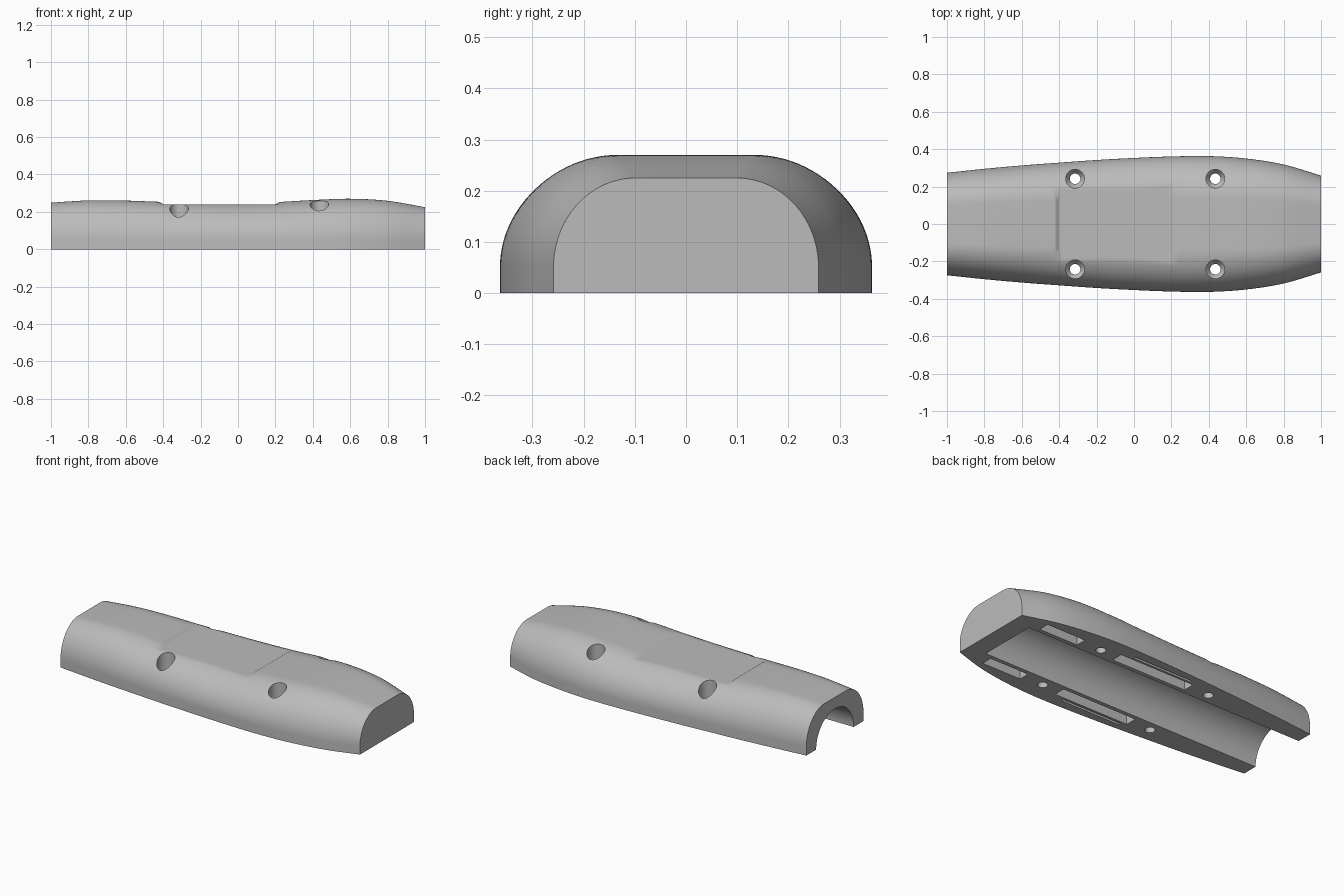
import bpy
import bmesh
from math import sin, cos, pi, radians

cube = bpy.data.objects.get("Cube")
if cube:
    bpy.data.objects.remove(cube, do_unlink=True)

grey = bpy.data.materials.new("light_grey")
grey.use_nodes = True
grey.diffuse_color = (0.5, 0.5, 0.5, 1)
grey.node_tree.nodes["Principled BSDF"].inputs["Base Color"].default_value = (0.5, 0.5, 0.5, 1)

# Half-width and crown height every 0.2 along the length
WIDTHS = [.274, .295, .313, .328, .342, .353, .361, .363, .35, .318, .259]
HEIGHTS = [.249, .261, .260, .253, .249, .248, .252, .263, .27, .259, .225]


def curve_at(values, x):
    """Smooth interpolation through evenly spaced values."""
    t = (x + 1) * 5
    i = min(int(t), len(values) - 2)
    f = t - i
    b, c = values[i], values[i + 1]
    a = values[i - 1] if i else 2 * b - c
    d = values[i + 2] if i + 2 < len(values) else 2 * c - b
    return b + f / 2 * (c - a + f * (2 * a - 5 * b + 4 * c - d + f * (3 * (b - c) + d - a)))


def ramp(x, lo, hi):
    t = max(0, min(1, (x - lo) / (hi - lo)))
    return t * t * (3 - 2 * t)


def cap_height(x):
    """Shallow flat recess across the middle of the crown."""
    inside = ramp(x, -.45, -.4) * (1 - ramp(x, .2, .27))
    return .3 - .06 * inside if inside < 1 else .24


def section(x):
    w, h = curve_at(WIDTHS, x), curve_at(HEIGHTS, x)
    flat, base = w * .38, .05
    half = [(w, 0)]
    for k in range(25):
        a = pi / 2 * k / 24
        half.append((flat + (w - flat) * cos(a), base + (h - base) * sin(a)))
    half += [(flat * .5, h)]
    ring = half + [(-y, z) for y, z in reversed(half)]
    return [(x, y, min(z, cap_height(x))) for y, z in ring]


def new_object(name, bm):
    bmesh.ops.recalc_face_normals(bm, faces=bm.faces)
    mesh = bpy.data.meshes.new(name)
    bm.to_mesh(mesh)
    bm.free()
    mesh.materials.append(grey)
    obj = bpy.data.objects.new(name, mesh)
    bpy.context.collection.objects.link(obj)
    return obj


def loft(name, rings):
    bm = bmesh.new()
    rows = [[bm.verts.new(p) for p in ring] for ring in rings]
    for r, s in zip(rows, rows[1:]):
        for i in range(len(r)):
            j = (i + 1) % len(r)
            bm.faces.new((r[i], r[j], s[j], s[i]))
    bm.faces.new(rows[0])
    bm.faces.new(rows[-1])
    return new_object(name, bm)


def circle(x, y, z, r):
    return [(x + r * cos(2 * pi * k / 32), y + r * sin(2 * pi * k / 32), z) for k in range(32)]


def rectangle(x0, x1, y0, y1, z):
    return [(x0, y0, z), (x1, y0, z), (x1, y1, z), (x0, y1, z)]


# Rounded shell
shell = loft("shell", [section(-1 + k / 50) for k in range(101)])

# Half-round channel, open at one end
R = .18
arch = [(R * cos(pi * k / 48), R * sin(pi * k / 48)) for k in range(49)]
arch = [(R, -.1)] + arch + [(-R, -.1)]
cutters = [loft("channel_cutter", [[(x, y, z) for y, z in arch] for x in (-1.1, .885)])]

for side in (-1, 1):
    # Countersunk screw holes
    for x in (-.315, .435):
        y = side * .242
        steps = [(-.1, .028), (.09, .028), (.12, .05), (.4, .05)]
        cutters.append(loft("screw_hole_cutter", [circle(x, y, z, r) for z, r in steps]))
    # Pockets in the underside
    for x0, x1, y0, y1, depth in ((.57, .83, .205, .27, .08),
                                  (-.18, .32, .205, .275, .1),
                                  (-.15, .25, .29, .305, .08)):
        lo, hi = sorted((side * y0, side * y1))
        cutters.append(loft("pocket_cutter", [rectangle(x0, x1, lo, hi, z) for z in (-.1, depth)]))

bpy.context.view_layer.objects.active = shell
for cutter in cutters:
    mod = shell.modifiers.new("cut", "BOOLEAN")
    mod.operation = "DIFFERENCE"
    mod.solver = "EXACT"
    mod.object = cutter
    cutter.hide_render = True
    bpy.ops.object.modifier_apply(modifier=mod.name)
    bpy.data.objects.remove(cutter, do_unlink=True)

# Smooth surfaces with sharp rims
bpy.ops.object.select_all(action="DESELECT")
shell.select_set(True)
bpy.ops.object.shade_smooth_by_angle(angle=radians(30))
